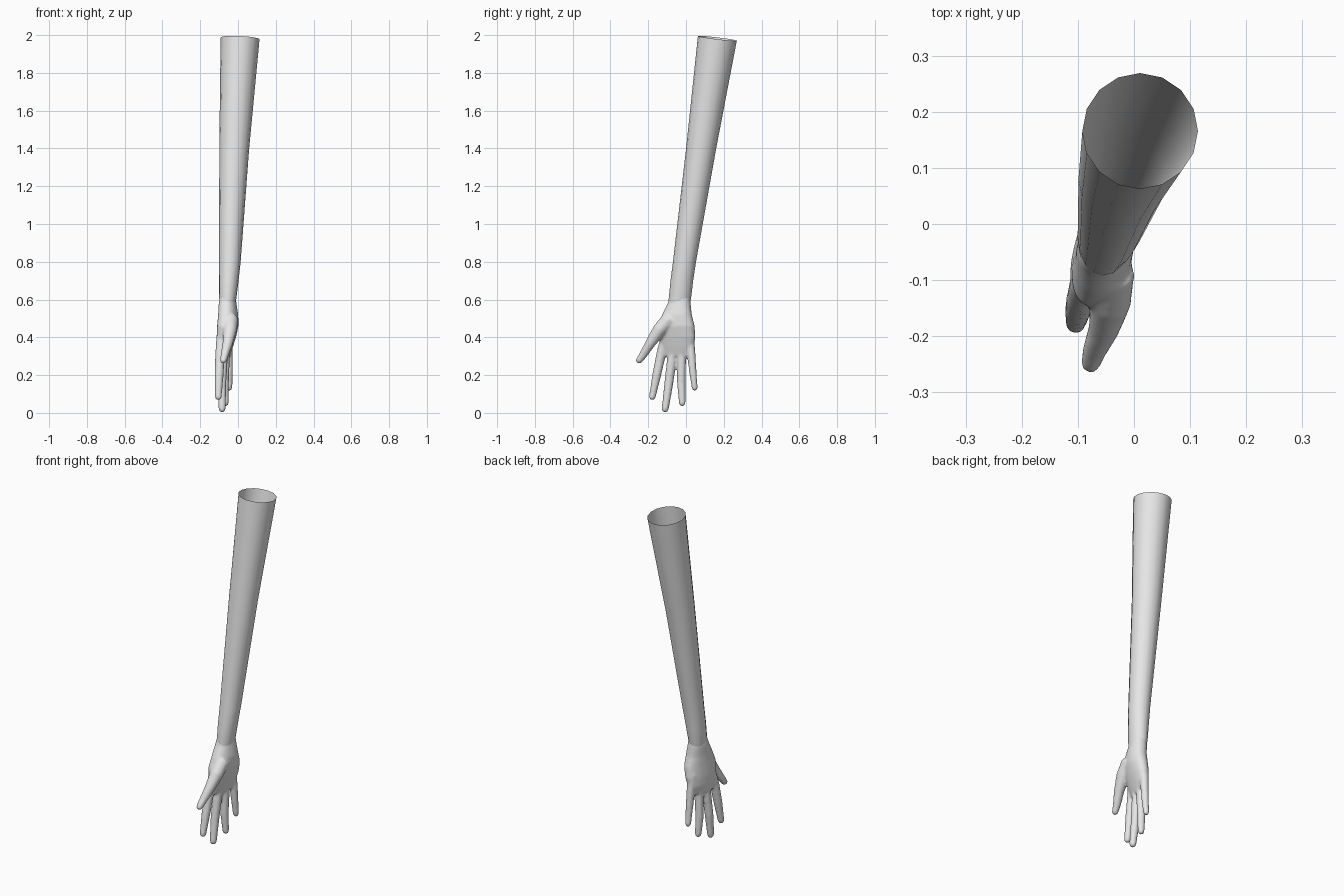
import bpy, bmesh, math
from mathutils import Vector

if "Cube" in bpy.data.objects:
    bpy.data.objects.remove(bpy.data.objects["Cube"])

grey = bpy.data.materials.new("light grey")
grey.diffuse_color = (0.8, 0.8, 0.8, 1)
grey.use_nodes = True
grey.node_tree.nodes["Principled BSDF"].inputs["Base Color"].default_value = grey.diffuse_color


def loft(bm, rings, cap_start, cap_end):
    """Bridge rings of points with quads, optionally closing the ends."""
    loops = [[bm.verts.new(p) for p in ring] for ring in rings]
    n = len(loops[0])
    for a, b in zip(loops, loops[1:]):
        for i in range(n):
            j = (i + 1) % n
            bm.faces.new((a[i], a[j], b[j], b[i]))
    if cap_start:
        bm.faces.new(loops[0][::-1])
    if cap_end:
        bm.faces.new(loops[-1])


def ellipse(center, u, v, ru, rv, n, power=1.0):
    """Ring around a center; power below 1 makes it boxier."""
    pts = []
    for i in range(n):
        t = 2 * math.pi * i / n
        c, s = math.cos(t), math.sin(t)
        c = math.copysign(abs(c) ** power, c)
        s = math.copysign(abs(s) ** power, s)
        pts.append(Vector(center) + u * (ru * c) + v * (rv * s))
    return pts


def finger(bm, path, n=12):
    """Round tapered tube along (x, y, z, radius) points with a rounded tip."""
    pts = [Vector(p[:3]) for p in path]
    rings = []
    for i, p in enumerate(pts):
        d = (pts[min(i + 1, len(pts) - 1)] - pts[max(i - 1, 0)]).normalized()
        u = d.cross(Vector((1, 0, 0))).normalized()
        v = d.cross(u)
        rings.append(ellipse(p, u, v, path[i][3], path[i][3], n))
    r = path[-1][3]
    for a in (30, 55, 78):
        a = math.radians(a)
        rings.append(ellipse(pts[-1] + d * r * math.sin(a), u, v,
                             r * math.cos(a), r * math.cos(a), n))
    loft(bm, rings, True, True)


def finish(bm, name):
    bmesh.ops.recalc_face_normals(bm, faces=bm.faces)
    me = bpy.data.meshes.new(name)
    bm.to_mesh(me)
    bm.free()
    me.materials.append(grey)
    for p in me.polygons:
        p.use_smooth = True
    ob = bpy.data.objects.new(name, me)
    bpy.context.collection.objects.link(ob)
    return ob


X, Y = Vector((1, 0, 0)), Vector((0, 1, 0))

# Forearm: open tapered tube, cut at a slant at the top
bm = bmesh.new()
rings = []
for z, cx, cy, rx, ry, slant in [
        (1.983, 0.011, 0.166, 0.103, 0.103, 0.12),
        (1.40, -0.02, 0.08, 0.079, 0.079, 0.06),
        (0.80, -0.043, -0.008, 0.057, 0.061, 0),
        (0.70, -0.049, -0.022, 0.052, 0.06, 0),
        (0.61, -0.054, -0.032, 0.046, 0.059, 0),
        (0.55, -0.056, -0.040, 0.038, 0.055, 0)]:
    ring = ellipse((cx, cy, z), X, Y, rx, ry, 16)
    for p in ring:
        p.z -= slant * (p.y - cy) + 0.4 * slant * (p.x - cx)
    rings.append(ring)
loft(bm, rings, False, False)
finish(bm, "forearm")

# Palm: flattened rings, tilted so the little finger side sits further out
bm = bmesh.new()
wide = Vector((0.25, 0.97, 0))
thick = Vector((0.97, -0.25, 0))
palm = [(0.64, -0.053, -0.030, 0.048, 0.036),
        (0.58, -0.055, -0.036, 0.061, 0.045),
        (0.52, -0.052, -0.048, 0.080, 0.050),
        (0.46, -0.054, -0.052, 0.100, 0.051),
        (0.40, -0.062, -0.046, 0.098, 0.045),
        (0.35, -0.070, -0.047, 0.092, 0.037),
        (0.30, -0.075, -0.050, 0.072, 0.024)]
loft(bm, [ellipse((x, y, z), wide, thick, w, t, 24, 0.9)
          for z, x, y, w, t in palm], True, True)

# Fingers and thumb
digits = [
    [(-.085, -.105, .40, .030), (-.095, -.132, .31, .026),
     (-.100, -.155, .20, .024), (-.104, -.178, .085, .018)],
    [(-.075, -.060, .40, .030), (-.080, -.074, .29, .026),
     (-.086, -.092, .15, .024), (-.084, -.110, .021, .019)],
    [(-.065, -.020, .40, .028), (-.068, -.024, .29, .025),
     (-.071, -.025, .16, .023), (-.066, -.020, .053, .018)],
    [(-.055, .015, .42, .028), (-.050, .027, .32, .023),
     (-.047, .036, .22, .020), (-.046, .046, .133, .016)],
    [(-.040, -.085, .50, .042), (-.042, -.140, .44, .037),
     (-.054, -.188, .37, .028), (-.070, -.225, .31, .022),
     (-.077, -.248, .278, .018)]]
for path in digits:
    finger(bm, path)
hand = finish(bm, "hand")

# Blend the palm and fingers into one smooth surface
mod = hand.modifiers.new("blend", 'REMESH')
mod.mode = 'VOXEL'
mod.voxel_size = 0.006
mod.use_smooth_shade = True
mod = hand.modifiers.new("soften", 'SMOOTH')
mod.factor = 0.5
mod.iterations = 8
